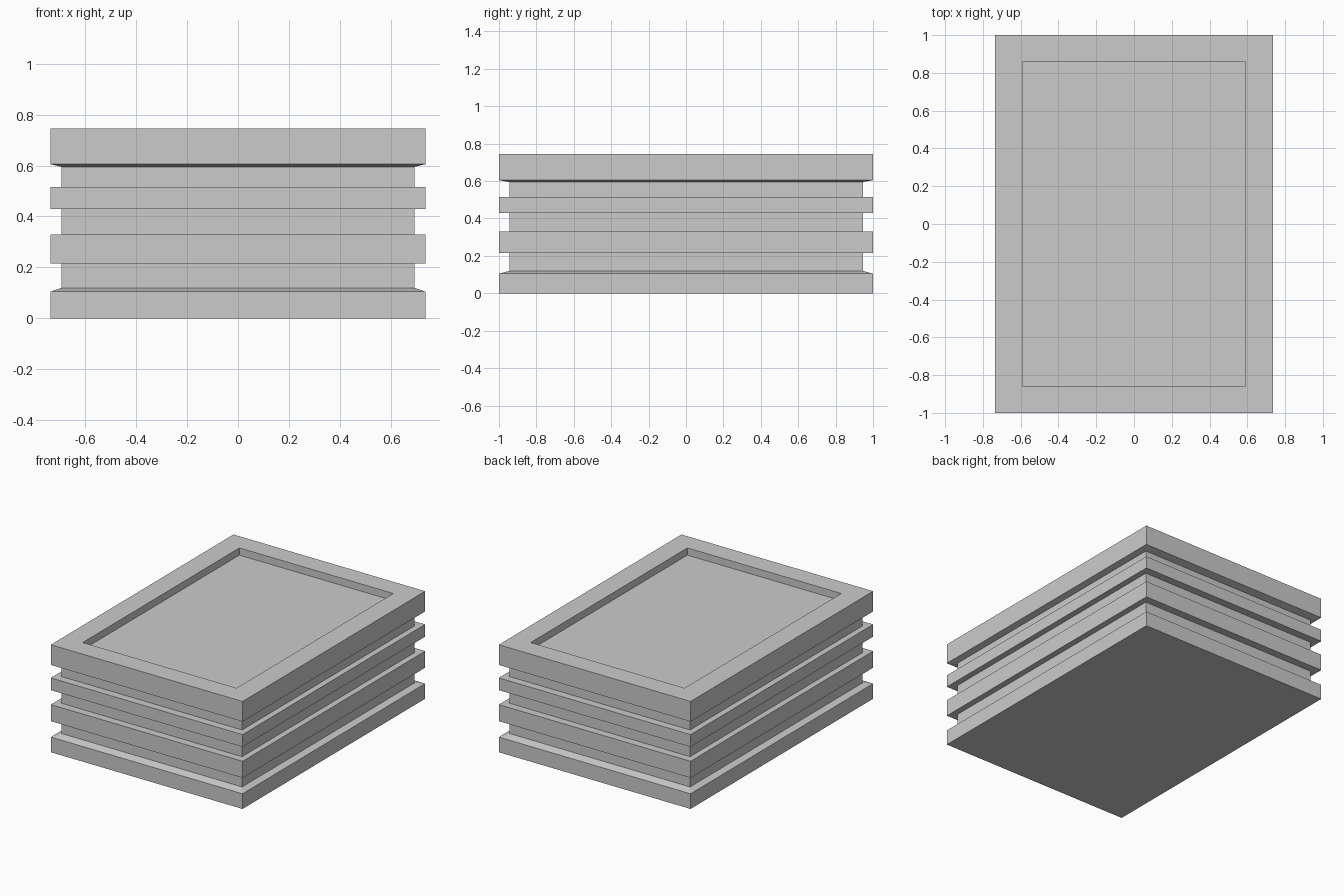
import bpy, bmesh

if "Cube" in bpy.data.objects:
    bpy.data.objects.remove(bpy.data.objects["Cube"])

HX, HY = 0.735, 1.0      # outer half sizes
GROOVE = (0.042, 0.055)  # groove depth in x and y
RIM = (0.145, 0.142)     # rim width in x and y

# Profile going up the side and into the recess: (inset in x and y, height)
O = (0.0, 0.0)
profile = [
    (O, 0.0), (O, 0.105), (GROOVE, 0.12),               # base band, sloped top
    (GROOVE, 0.215), (O, 0.215), (O, 0.33), (GROOVE, 0.33),   # lower rib
    (GROOVE, 0.43), (O, 0.43), (O, 0.515), (GROOVE, 0.515),   # upper rib
    (GROOVE, 0.595), (O, 0.605), (O, 0.745),            # top band
    (RIM, 0.745), (RIM, 0.695),                         # rim and recess wall
]


def ring(bm, inset, z):
    x, y = HX - inset[0], HY - inset[1]
    return [bm.verts.new((sx * x, sy * y, z))
            for sx, sy in ((-1, -1), (1, -1), (1, 1), (-1, 1))]


# Ribbed crate body lofted from rectangular rings
bm = bmesh.new()
rings = [ring(bm, inset, z) for inset, z in profile]
for low, high in zip(rings, rings[1:]):
    for i in range(4):
        j = (i + 1) % 4
        bm.faces.new((low[i], low[j], high[j], high[i]))
# Underside and recessed top panel
bm.faces.new(rings[0][::-1])
bm.faces.new(rings[-1])
bmesh.ops.recalc_face_normals(bm, faces=bm.faces)

mesh = bpy.data.meshes.new("ribbed_crate")
bm.to_mesh(mesh)
bm.free()
crate = bpy.data.objects.new("ribbed_crate", mesh)
bpy.context.collection.objects.link(crate)
